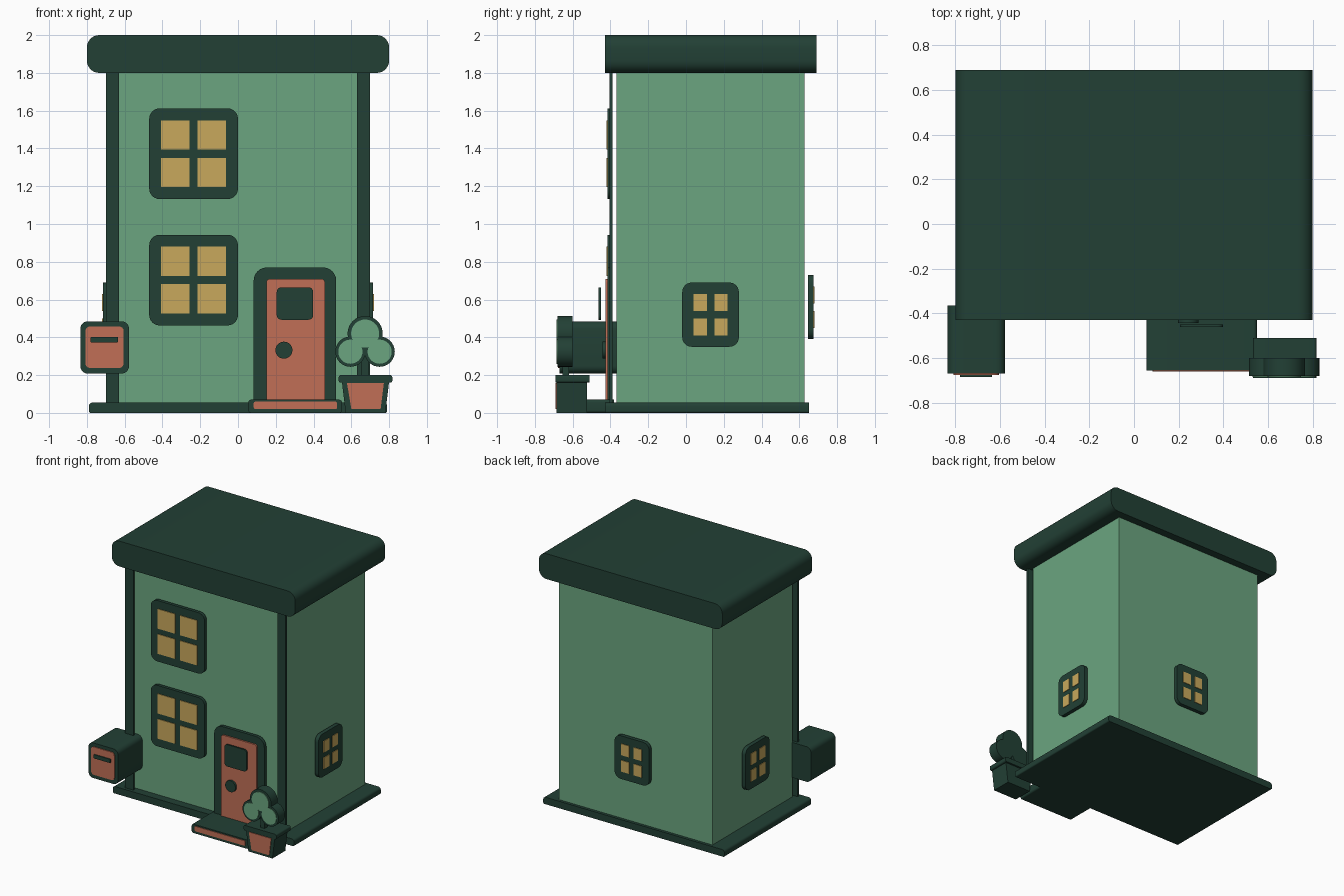
import bpy, bmesh
from math import cos, sin, pi, radians

if "Cube" in bpy.data.objects:
    bpy.data.objects.remove(bpy.data.objects["Cube"])


def material(name, rgb):
    lin = [((c / 255 + 0.055) / 1.055) ** 2.4 for c in rgb] + [1]
    m = bpy.data.materials.new(name)
    m.use_nodes = True
    m.diffuse_color = lin
    m.node_tree.nodes["Principled BSDF"].inputs["Base Color"].default_value = lin
    return m


dark = material("dark_green", (34, 64, 53))
green = material("wall_green", (107, 165, 128))
gold = material("window_gold", (201, 169, 92))
clay = material("terracotta", (193, 111, 86))
parts = []


def rect(x0, x1, z0, z1, top=0.0, bottom=None):
    """Rectangle outline with rounded top and bottom corners."""
    bottom = top if bottom is None else bottom
    pts = []
    for x, z, sx, sz, r, start in ((x1, z1, -1, -1, top, 0), (x0, z1, 1, -1, top, 90),
                                   (x0, z0, 1, 1, bottom, 180), (x1, z0, -1, 1, bottom, 270)):
        if r == 0:
            pts.append((x, z))
            continue
        for i in range(7):
            a = radians(start + i * 15)
            pts.append((x + sx * r + r * cos(a), z + sz * r + r * sin(a)))
    return pts


def disc(x, z, r, n=32):
    return [(x + r * cos(2 * pi * i / n), z + r * sin(2 * pi * i / n)) for i in range(n)]


def extrude(name, outlines, y0, y1, mat, turn=0):
    """Solid from x/z outlines between y0 (front) and y1, turned about z."""
    bm = bmesh.new()
    for pts in outlines:
        front = [bm.verts.new((x, y0, z)) for x, z in pts]
        back = [bm.verts.new((x, y1, z)) for x, z in pts]
        bm.faces.new(front)
        bm.faces.new(back[::-1])
        for i in range(len(pts)):
            j = (i + 1) % len(pts)
            bm.faces.new((front[j], front[i], back[i], back[j]))
    bmesh.ops.recalc_face_normals(bm, faces=bm.faces)
    mesh = bpy.data.meshes.new(name)
    bm.to_mesh(mesh)
    bm.free()
    mesh.materials.append(mat)
    ob = bpy.data.objects.new(name, mesh)
    ob.rotation_euler.z = radians(turn)
    bpy.context.collection.objects.link(ob)
    parts.append(ob)
    return ob


def window(name, x, z, w, h, y0, y1, border, bar, radius, turn=0):
    """Rounded frame with four panes."""
    extrude(name + "_frame", [rect(x - w / 2, x + w / 2, z - h / 2, z + h / 2, radius)], y0, y1, dark, turn)
    panes = []
    pw, ph = (w - bar) / 2 - border, (h - bar) / 2 - border
    for sx in (-1, 1):
        for sz in (-1, 1):
            cx, cz = x + sx * (bar + pw) / 2, z + sz * (bar + ph) / 2
            panes.append(rect(cx - pw / 2, cx + pw / 2, cz - ph / 2, cz + ph / 2))
    extrude(name + "_panes", panes, y0 - 0.005, y0 + 0.002, gold, turn)


# House body
extrude("house_walls", [rect(-0.67, 0.67, 0.03, 1.85)], -0.367, 0.627, green)
extrude("base_slab", [rect(-0.79, 0.79, 0, 0.055, 0.02, 0.01)], -0.43, 0.65, dark)
extrude("roof_slab", [rect(-0.8, 0.8, 1.8, 2.0, 0.065)], -0.43, 0.69, dark)
for side, s in (("left", 1), ("right", -1)):
    a, b = sorted((s * 0.63, s * 0.7))
    extrude(side + "_front_post", [rect(a, b, 0.05, 1.81)], -0.405, -0.39, dark)

# Windows: two in front, one on each other wall
for name, z in (("upper_window", 1.372), ("lower_window", 0.703)):
    window(name, -0.235, z, 0.47, 0.48, -0.415, -0.39, 0.063, 0.043, 0.055)
for name, x, z, d, turn in (("left_window", 0.13, 0.52, 0.715, 90),
                            ("right_window", -0.13, 0.52, 0.715, -90),
                            ("back_window", 0, 0.56, 0.675, 180)):
    window(name, x, z, 0.3, 0.34, -d, 0.03 - d, 0.06, 0.04, 0.05, turn)

# Door
extrude("door_frame", [rect(0.083, 0.52, 0.05, 0.77, 0.07, 0)], -0.415, -0.39, dark)
extrude("door_panel", [rect(0.15, 0.46, 0.06, 0.71, 0.02, 0)], -0.427, -0.41, clay)
extrude("door_window", [rect(0.205, 0.398, 0.493, 0.665, 0.025)], -0.462, -0.45, dark)
extrude("door_knob", [disc(0.243, 0.332, 0.045)], -0.443, -0.425, dark)

# Doorstep
extrude("doorstep", [rect(0.055, 0.55, 0, 0.07, 0.015)], -0.655, -0.38, dark)
extrude("doorstep_front", [rect(0.083, 0.525, 0.02, 0.06, 0.01)], -0.66, -0.65, clay)

# Letter box
extrude("letter_box", [rect(-0.835, -0.577, 0.208, 0.485, 0.04)], -0.67, -0.365, dark)
extrude("letter_box_front", [rect(-0.808, -0.605, 0.238, 0.458, 0.025)], -0.677, -0.668, clay)
extrude("letter_slot", [rect(-0.78, -0.635, 0.373, 0.403, 0.005)], -0.685, -0.676, dark)

# Potted plant
extrude("pot", [[(0.57, 0), (0.78, 0), (0.8, 0.165), (0.55, 0.165)]], -0.685, -0.525, dark)
extrude("pot_front", [[(0.6, 0.02), (0.755, 0.02), (0.772, 0.157), (0.577, 0.157)]], -0.69, -0.683, clay)
extrude("pot_rim", [rect(0.533, 0.817, 0.16, 0.2, 0.012)], -0.69, -0.51, dark)
extrude("plant_stem", [rect(0.655, 0.69, 0.19, 0.36)], -0.655, -0.62, dark)
leaves = ((0.673, 0.42, 0.093), (0.595, 0.324, 0.08), (0.75, 0.324, 0.08))
extrude("plant_leaves", [disc(x, z, r) for x, z, r in leaves], -0.68, -0.6, dark)
extrude("leaf_faces", [disc(x, z, r * 0.8) for x, z, r in leaves], -0.685, -0.678, green)

# Smooth rounded corners, keep edges sharp
bpy.ops.object.select_all(action="DESELECT")
for ob in parts:
    ob.select_set(True)
bpy.context.view_layer.objects.active = parts[0]
bpy.ops.object.shade_smooth_by_angle(angle=radians(30))
